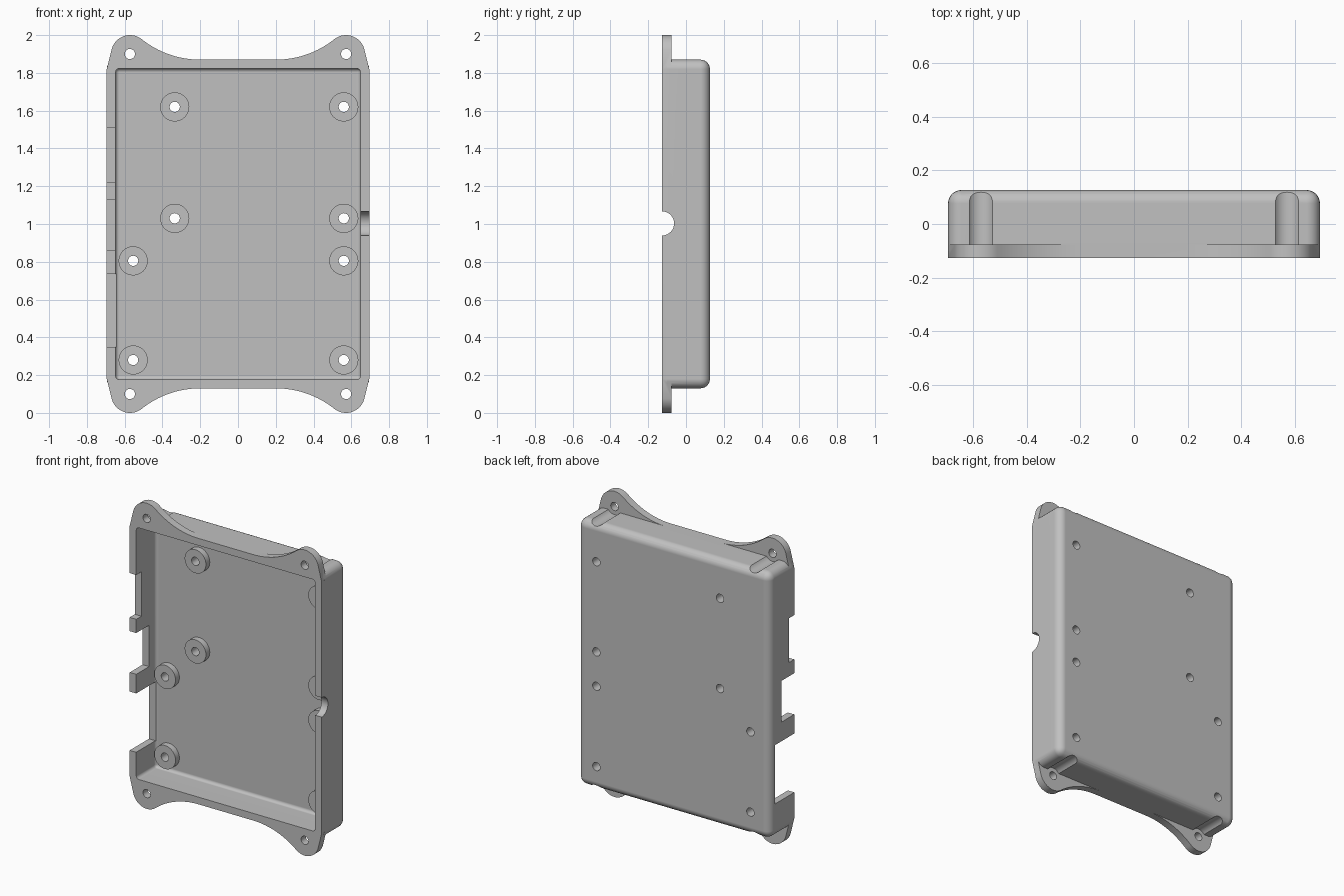
import bpy, bmesh
from math import sin, cos, pi, atan2, radians, hypot
from mathutils import Matrix, Vector

cube = bpy.data.objects.get("Cube")
if cube:
    bpy.data.objects.remove(cube, do_unlink=True)

MID = 1.0                       # mid height of the case
FRONT, BACK = -0.127, 0.127
FLANGE_BACK = -0.077
FLOOR = 0.077
HALF_W, HALF_H = 0.695, 0.87
EAR_X, EAR_Z, EAR_R = 0.572, 0.90, 0.10   # heights relative to MID

grey = bpy.data.materials.new("light_grey_plastic")
grey.use_nodes = True
colour = (0.53, 0.53, 0.53, 1)
grey.diffuse_color = colour
grey.node_tree.nodes["Principled BSDF"].inputs["Base Color"].default_value = colour


def finish(name, bm):
    bmesh.ops.recalc_face_normals(bm, faces=bm.faces)
    mesh = bpy.data.meshes.new(name)
    bm.to_mesh(mesh)
    bm.free()
    mesh.materials.append(grey)
    obj = bpy.data.objects.new(name, mesh)
    bpy.context.collection.objects.link(obj)
    return obj


def box(name, lo, hi, radius=0.0, keep_sharp_y=None):
    """Box between two corners; edges lying at y = keep_sharp_y stay sharp."""
    lo, hi = Vector(lo), Vector(hi)
    bm = bmesh.new()
    bmesh.ops.create_cube(bm, size=1)
    bmesh.ops.scale(bm, vec=hi - lo, verts=bm.verts)
    bmesh.ops.translate(bm, vec=(lo + hi) / 2, verts=bm.verts)
    if radius:
        edges = [e for e in bm.edges
                 if not all(abs(v.co.y - keep_sharp_y) < 1e-4 for v in e.verts)]
        bmesh.ops.bevel(bm, geom=edges, offset=radius, segments=6,
                        profile=0.5, affect='EDGES')
    return finish(name, bm)


def cylinder(name, centre, radius, length, axis='Y', sides=40):
    bm = bmesh.new()
    bmesh.ops.create_cone(bm, cap_ends=True, segments=sides, radius1=radius,
                          radius2=radius, depth=length)
    turn = Matrix.Rotation(pi / 2, 4, 'X' if axis == 'Y' else 'Y')
    bmesh.ops.transform(bm, matrix=Matrix.Translation(centre) @ turn, verts=bm.verts)
    return finish(name, bm)


def combine(target, tool, operation):
    tool.hide_render = True
    mod = target.modifiers.new("combine", 'BOOLEAN')
    mod.operation, mod.solver, mod.object = operation, 'EXACT', tool
    bpy.context.view_layer.objects.active = target
    bpy.ops.object.modifier_apply(modifier=mod.name)
    bpy.data.objects.remove(tool, do_unlink=True)


# Flange outline: one quarter, from the flat middle over the ear to the side
flat_x = 0.2
dx, dz = EAR_X - flat_x, EAR_Z - HALF_H
sweep_r = (dx * dx + dz * dz - EAR_R ** 2) / (2 * (EAR_R + dz))
sweep_z = HALF_H + sweep_r
join = atan2(EAR_Z - sweep_z, dx)         # where the sweep meets the ear
quarter = []
for i in range(17):
    a = -pi / 2 + (join + pi / 2) * i / 16
    quarter.append((flat_x + sweep_r * cos(a), sweep_z + sweep_r * sin(a)))
start, end = join + pi, radians(14)
for i in range(1, 21):
    a = start + (end - start) * i / 20
    quarter.append((EAR_X + EAR_R * cos(a), EAR_Z + EAR_R * sin(a)))
quarter.append((HALF_W, 0.82))

half = quarter + [(x, -z) for x, z in reversed(quarter)]
outline = half + [(-x, z) for x, z in reversed(half)]
bm = bmesh.new()
face = bm.faces.new([bm.verts.new((x, FRONT, MID + z)) for x, z in outline])
new = bmesh.ops.extrude_face_region(bm, geom=[face])["geom"]
bmesh.ops.translate(bm, vec=(0, FLANGE_BACK - FRONT, 0),
                    verts=[v for v in new if isinstance(v, bmesh.types.BMVert)])
case = finish("enclosure_shell", bm)

# Rounded tray behind the flange
combine(case, box("tray", (-HALF_W, -0.1, MID - HALF_H), (HALF_W, BACK, MID + HALF_H),
                  0.05, keep_sharp_y=-0.1), 'UNION')

# Hollow interior, open at the front
combine(case, box("cavity", (-0.648, -0.25, MID - 0.823), (0.648, FLOOR, MID + 0.823),
                  0.02, keep_sharp_y=-0.25), 'DIFFERENCE')

# Mounting ears: screw access grooves and holes
for sx in (-1, 1):
    for sz in (-1, 1):
        x, z = sx * EAR_X, MID + sz * EAR_Z
        length = 0.4
        combine(case, cylinder("groove", (x, FLANGE_BACK + length / 2, z), 0.053, length),
                'DIFFERENCE')
        combine(case, cylinder("ear_hole", (x, FRONT, z), 0.027, 0.3, sides=28), 'DIFFERENCE')

# Standoffs with through holes
rows = [(1.62, -0.335), (1.03, -0.335), (0.805, -0.555), (0.28, -0.555)]
for z, left_x in rows:
    for x in (left_x, 0.56):
        combine(case, cylinder("standoff", (x, FLOOR - 0.01, z), 0.077, 0.06), 'UNION')
        combine(case, cylinder("standoff_hole", (x, FLOOR, z), 0.027, 0.3, sides=28),
                'DIFFERENCE')

# Connector openings in one side wall: bottom, top, depth
for z0, z1, depth in [(1.22, 1.51, 0.053), (0.86, 1.13, 0.133), (0.35, 0.735, 0.198)]:
    combine(case, box("port", (-0.8, -0.3, z0), (-0.64, FRONT + depth, z1)), 'DIFFERENCE')

# Round cable notch in the other side wall
combine(case, cylinder("cable_notch", (0.7, FRONT, MID + 0.003), 0.064, 0.16, axis='X'),
        'DIFFERENCE')

# Smooth rounded areas, keep hard edges crisp
bpy.ops.object.select_all(action='DESELECT')
case.select_set(True)
bpy.context.view_layer.objects.active = case
bpy.ops.object.shade_smooth_by_angle(angle=radians(30))
normals = case.modifiers.new("even_shading", 'WEIGHTED_NORMAL')
normals.keep_sharp = True
